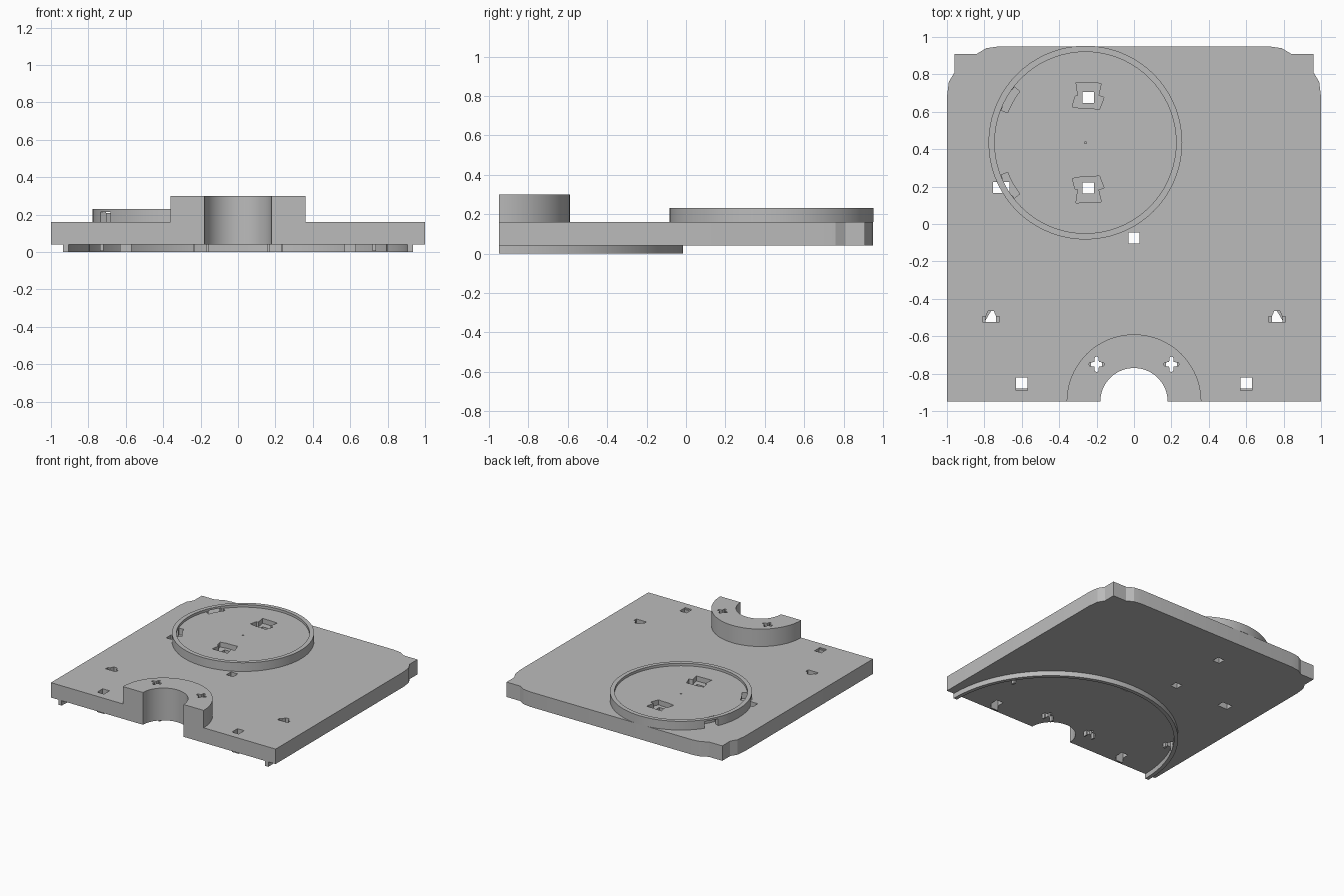
import bpy, bmesh
from math import sin, cos, radians, pi

cube = bpy.data.objects.get("Cube")
if cube:
    bpy.data.objects.remove(cube)

grey = bpy.data.materials.new("plain_grey")
grey.use_nodes = True
colour = (0.5, 0.5, 0.5, 1)
grey.diffuse_color = colour
grey.node_tree.nodes["Principled BSDF"].inputs["Base Color"].default_value = colour


def prism(name, points, z0, z1):
    """Extrude a flat outline from z0 to z1."""
    bm = bmesh.new()
    face = bm.faces.new([bm.verts.new((x, y, z0)) for x, y in points])
    out = bmesh.ops.extrude_face_region(bm, geom=[face])
    top = [v for v in out["geom"] if isinstance(v, bmesh.types.BMVert)]
    bmesh.ops.translate(bm, verts=top, vec=(0, 0, z1 - z0))
    bmesh.ops.recalc_face_normals(bm, faces=bm.faces)
    mesh = bpy.data.meshes.new(name)
    bm.to_mesh(mesh)
    bm.free()
    mesh.materials.append(grey)
    obj = bpy.data.objects.new(name, mesh)
    bpy.context.scene.collection.objects.link(obj)
    return obj


def arc(cx, cy, r, a0, a1, n):
    steps = [radians(a0 + (a1 - a0) * i / n) for i in range(n + 1)]
    return [(cx + r * cos(a), cy + r * sin(a)) for a in steps]


def circle(cx, cy, r, n=72):
    return arc(cx, cy, r, 0, 360, n)[:-1]


def band(cx, cy, r0, r1, a0, a1, n):
    return arc(cx, cy, r1, a0, a1, n) + arc(cx, cy, r0, a1, a0, n)


def rect(cx, cy, w, h):
    w, h = w / 2, h / 2
    return [(cx - w, cy - h), (cx + w, cy - h), (cx + w, cy + h), (cx - w, cy + h)]


def cut(obj, points, z0=-0.1, z1=0.5):
    """Subtract an extruded outline and discard the cutter."""
    cutter = prism("cutter", points, z0, z1)
    cutter.hide_render = True
    mod = obj.modifiers.new("cut", "BOOLEAN")
    mod.operation, mod.solver, mod.object = "DIFFERENCE", "EXACT", cutter
    dg = bpy.context.evaluated_depsgraph_get()
    mesh = bpy.data.meshes.new_from_object(obj.evaluated_get(dg))
    obj.modifiers.clear()
    obj.data = mesh
    bpy.data.objects.remove(cutter)


FRONT = -0.95
DISC = (-0.26, 0.435)

# Base plate with stepped back corners
corner = [(1, FRONT), (1, 0.68), (0.99, 0.76), (0.96, 0.81), (0.96, 0.91),
          (0.84, 0.91), (0.79, 0.94), (0.72, 0.95)]
plate = prism("base_plate", corner + [(-x, y) for x, y in reversed(corner)], 0.04, 0.16)

# Half-round boss at the front edge, and the bore through both
boss = prism("front_boss", band(0, FRONT, 0.18, 0.36, 0, 180, 40), 0.16, 0.30)
cut(plate, circle(0, FRONT, 0.18, 80))

# Curved ridge under the plate
ridge = prism("under_ridge", band(0, FRONT, 0.905, 0.935, 0, 180, 64), 0, 0.04)

# Raised disc with a shallow rim
disc = prism("raised_disc", circle(*DISC, 0.518), 0.16, 0.23)
cut(disc, circle(*DISC, 0.485), 0.21, 0.4)
cut(disc, circle(*DISC, 0.006, 10), 0.18, 0.4)

# Flared pockets and square holes in the disc
flare = [(-0.085, -0.05), (-0.03, -0.06), (0.03, -0.06), (0.06, -0.065),
         (0.085, 0.0), (0.055, 0.01), (0.07, 0.075), (-0.065, 0.08),
         (-0.055, 0.01), (-0.07, 0.005)]
for side in (-1, 1):
    cx, cy = -0.245, DISC[1] + side * 0.242
    cut(disc, [(cx + x, cy + side * y) for x, y in flare], 0.17, 0.4)
    for part in (disc, plate):
        cut(part, rect(cx, cy, 0.06, 0.06))
    # Rim latch slots with side windows
    mid = 180 - side * 29.5
    cut(disc, band(*DISC, 0.445, 0.482, mid - 8.5, mid + 8.5, 6), 0.15, 0.4)
    cut(disc, band(*DISC, 0.46, 0.56, mid - 6, mid + 6, 6), 0.15, 0.215)

# Single square holes
cut(plate, rect(-0.71, 0.195, 0.09, 0.06))
cut(plate, rect(0, -0.075, 0.06, 0.06))

# Mirrored holes and their small hanging clips
parts = [plate, boss, ridge, disc]
arrow = [(-0.045, -0.03), (0.045, -0.03), (0.045, 0), (0.028, 0),
         (0.015, 0.03), (-0.015, 0.03), (-0.028, 0), (-0.045, 0)]
for side, label in ((1, "left"), (-1, "right")):
    cut(plate, rect(side * 0.6, -0.855, 0.06, 0.07))
    cut(plate, [(side * 0.765 + x, -0.495 + y) for x, y in arrow])
    star = []
    for i in range(16):
        r = (0.042, 0.038, 0.017, 0.038)[i % 4]
        a = (i // 4) * pi / 2 + (0, 0.25, pi / 4, pi / 2 - 0.25)[i % 4]
        star.append((side * 0.2 + r * cos(a), -0.75 + r * sin(a)))
    for part in (plate, boss):
        cut(part, star)
    parts.append(prism(label + "_front_clip", rect(side * 0.6, -0.885, 0.06, 0.012), 0, 0.15))
    for k in (-1, 1):
        parts.append(prism(label + "_arrow_clip",
                           rect(side * 0.765 + k * 0.037, -0.51, 0.018, 0.03), 0.005, 0.12))
        parts.append(prism(label + "_boss_clip",
                           rect(side * 0.2 + k * 0.035, -0.75, 0.012, 0.03), 0.0, 0.05))

# Smooth curved walls, keep hard edges
bpy.ops.object.select_all(action="DESELECT")
for part in parts:
    part.select_set(True)
bpy.context.view_layer.objects.active = plate
bpy.ops.object.shade_smooth_by_angle(angle=radians(20))
